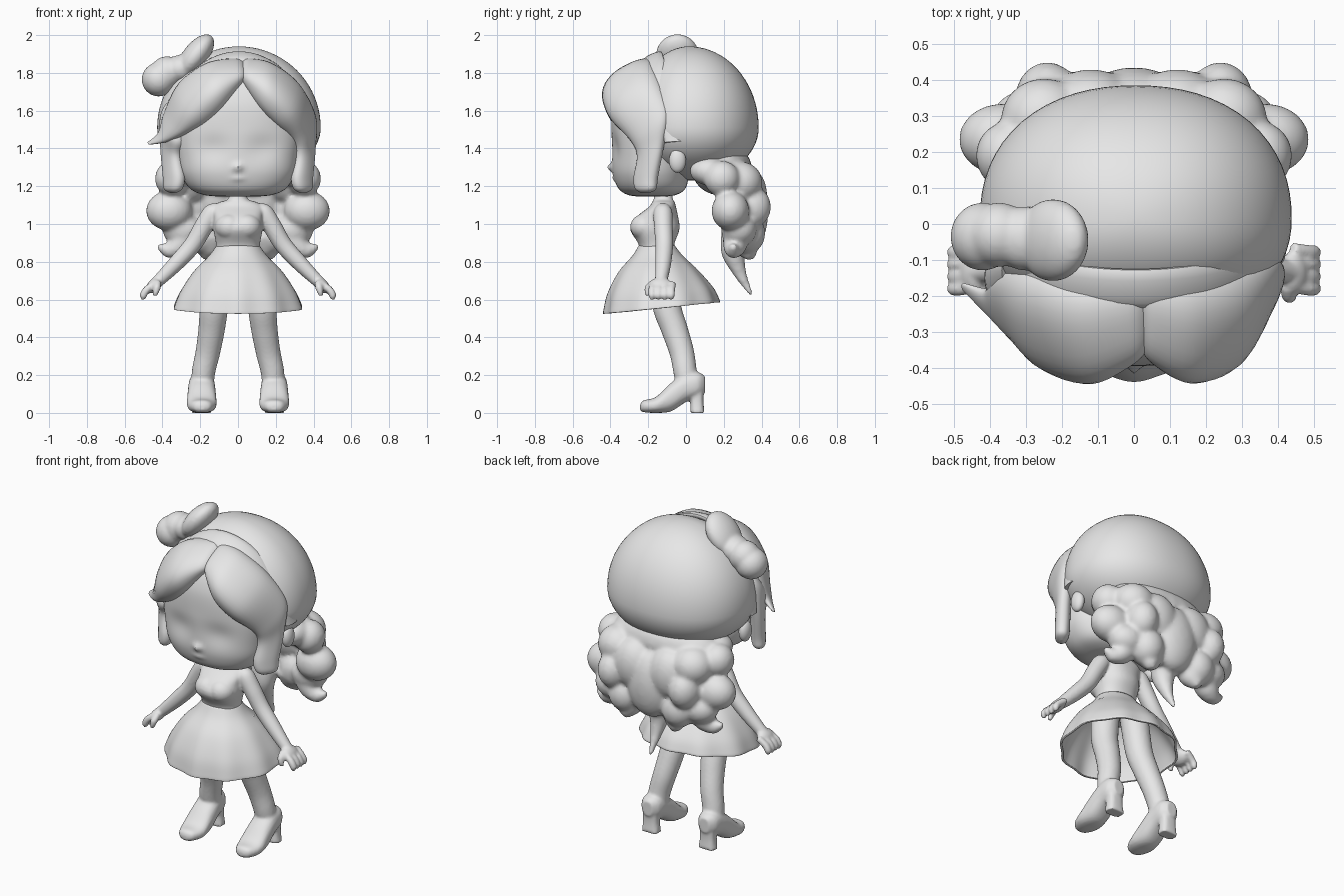
import bpy, bmesh, math
from mathutils import Vector as V, Matrix

mat = bpy.data.materials.new("plain_grey")
mat.diffuse_color = (0.8, 0.8, 0.8, 1)


def finish(name, bm, voxel=0, soften=0):
    bmesh.ops.recalc_face_normals(bm, faces=bm.faces)
    me = bpy.data.meshes.new(name)
    bm.to_mesh(me)
    bm.free()
    me.materials.append(mat)
    ob = bpy.data.objects.new(name, me)
    bpy.context.collection.objects.link(ob)
    if voxel:  # blend overlapping volumes into one sculpted skin
        m = ob.modifiers.new("blend", 'REMESH')
        m.mode, m.voxel_size, m.use_smooth_shade = 'VOXEL', voxel, True
        m = ob.modifiers.new("soften", 'SMOOTH')
        m.factor, m.iterations = .5, soften
    return ob


def catmull(p, steps):
    # smooth interpolation of equally long tuples of vectors
    out = []
    for i in range(len(p) - 1):
        q = [p[max(i - 1, 0)], p[i], p[i + 1], p[min(i + 2, len(p) - 1)]]
        for s in range(steps):
            t = s / steps
            w = (-.5*t + t*t - .5*t**3, 1 - 2.5*t*t + 1.5*t**3,
                 .5*t + 2*t*t - 1.5*t**3, -.5*t*t + .5*t**3)
            out.append([sum((q[k][j] * w[k] for k in range(4)), V((0, 0, 0)))
                        for j in range(len(p[0]))])
    out.append(list(p[-1]))
    return out


def loft(bm, stations, seg=24, steps=5, power=2.0, caps=True):
    # each station: centre, half axis a, half axis b
    rings = []
    for c, a, b in catmull(stations, steps):
        ring = []
        for k in range(seg):
            co, si = math.cos(2*math.pi*k/seg), math.sin(2*math.pi*k/seg)
            n = (abs(co)**power + abs(si)**power) ** (-1/power)
            ring.append(bm.verts.new(c + a*co*n + b*si*n))
        rings.append(ring)
    for r, q in zip(rings, rings[1:]):
        for k in range(seg):
            bm.faces.new((r[k], r[(k+1) % seg], q[(k+1) % seg], q[k]))
    if caps:
        bm.faces.new(rings[0])
        bm.faces.new(rings[-1])


def tower(rows, cx=0):
    # horizontal sections: z, centre y, radius x, radius y
    return [(V((cx, cy, z)), V((rx, 0, 0)), V((0, ry, 0))) for z, cy, rx, ry in rows]


def tube(bm, rows, s=1, seg=16):
    # round sections: x, y, z, radius
    pts = [V((x*s, y, z)) for x, y, z, r in rows]
    st = []
    for i, row in enumerate(rows):
        t = (pts[min(i+1, len(pts)-1)] - pts[max(i-1, 0)]).normalized()
        a = t.cross(V((0, 1, 0.01))).normalized()
        st.append((pts[i], a*row[3], t.cross(a)*row[3]))
    loft(bm, st, seg)


def lock(bm, rows, s=1):
    # flattened hair strand: inner edge, outer edge, thickness
    st = []
    for i, o, t in rows:
        i, o = V((i[0]*s, i[1], i[2])), V((o[0]*s, o[1], o[2]))
        c, a = (i + o)/2, (o - i)/2
        out = c - V((0, -.05, min(1.5, c.z)))
        out -= a * (out.dot(a) / a.dot(a))
        st.append((c, a, out.normalized()*t))
    loft(bm, st, 32, 6, 2.35)


def blob(bm, c, r, ry=0):
    m = Matrix.Translation(c) @ Matrix.Rotation(ry, 4, 'Y') @ Matrix.Diagonal((*r, 1))
    bmesh.ops.create_uvsphere(bm, u_segments=28, v_segments=18, radius=1, matrix=m)


# face with soft eye sockets, nose and lips
bm = bmesh.new()
loft(bm, tower([(1.145, -.18, .06, .05), (1.152, -.18, .17, .12), (1.185, -.18, .25, .175),
                (1.26, -.185, .3, .2), (1.36, -.185, .32, .208), (1.5, -.18, .335, .215),
                (1.65, -.18, .32, .205), (1.77, -.18, .24, .15), (1.83, -.18, .05, .04)]),
     96, 9, 2.3)
for v in bm.verts:
    if v.co.y < -.2:
        x, z = v.co.x, v.co.z
        for cx, cz, w, h, d in ((-.13, 1.4, .09, .07, .018), (.13, 1.4, .09, .07, .018),
                                (0, 1.3, .02, .022, -.026), (0, 1.24, .03, .015, -.008)):
            v.co.y += d*math.exp(-((x - cx)/w)**2 - ((z - cz)/h)**2)
finish("face", bm)

# hair cap, shallower towards the front and underneath
bm = bmesh.new()
bmesh.ops.create_uvsphere(bm, u_segments=64, v_segments=40, radius=1)
for v in bm.verts:
    c = v.co
    flat = math.hypot(c.x, c.y)
    if flat > 1e-5:  # squarer plan
        f = flat / (abs(c.x)**2.2 + abs(c.y)**2.2) ** (1/2.2)
        c.x *= f
        c.y *= f
    v.co = V((.005 + c.x*.433, .015 + c.y*(.37 if c.y > 0 else .3),
              1.51 + c.z*(.43 if c.z > 0 else .28)))
finish("hair_cap", bm)

# headband arching from ear to ear
bm = bmesh.new()
band = []
for k in range(13):
    t = math.pi*(.04 + .92*k/12)
    co, si = math.cos(t), math.sin(t)
    band.append((V((.005 + .4*co, -.04 - .14*si, 1.37 + .51*si)),
                 V((0, .055, .024*si)), V((co, 0, si))*.022))
loft(bm, band, 16, 4, 2.3)
finish("headband", bm)

# parted bangs, with the strands beside the face
side = [((.305, -.29, 1.44), (.38, -.09, 1.59), .06),
        ((.315, -.255, 1.36), (.395, -.12, 1.42), .042),
        ((.295, -.27, 1.25), (.385, -.155, 1.25), .042),
        ((.305, -.265, 1.19), (.38, -.165, 1.185), .036),
        ((.33, -.24, 1.165), (.35, -.2, 1.163), .01)]
bm = bmesh.new()
lock(bm, [((.015, -.34, 1.78), (.01, -.17, 1.85), .02),
          ((.05, -.385, 1.745), (.05, -.16, 1.85), .06),
          ((.14, -.432, 1.655), (.15, -.15, 1.815), .098),
          ((.235, -.395, 1.55), (.27, -.12, 1.73), .1)] + side)
finish("bangs_right", bm)
bm = bmesh.new()
lock(bm, [((-.045, -.34, 1.78), (-.04, -.17, 1.85), .02),
          ((.0, -.385, 1.745), (.02, -.16, 1.85), .06),
          ((.1, -.432, 1.655), (.15, -.15, 1.815), .098),
          ((.2, -.4, 1.555), (.27, -.12, 1.73), .1),
          ((.29, -.335, 1.48), (.36, -.13, 1.6), .06),
          ((.38, -.26, 1.435), (.405, -.18, 1.49), .03),
          ((.465, -.19, 1.42), (.475, -.165, 1.435), .008)], -1)
finish("bangs_left", bm)
bm = bmesh.new()
lock(bm, [((.3, -.26, 1.54), (.355, -.1, 1.66), .03)] + side, -1)
finish("side_strand_left", bm)

# bow lobes and knot
bm = bmesh.new()
blob(bm, (-.42, -.035, 1.765), (.09, .095, .09))
blob(bm, (-.375, -.03, 1.8), (.09, .09, .088))
blob(bm, (-.225, -.045, 1.89), (.067, .115, .136), math.radians(38))
blob(bm, (-.305, -.04, 1.82), (.08, .09, .075))
finish("hair_bow", bm, .01, 5)

# curls at the back of the neck, blended together
bm = bmesh.new()
blob(bm, (0, .19, 1.29), (.34, .16, .14))
blob(bm, (0, .335, 1.06), (.15, .1, .2))
for s in (-1, 1):
    for c, r in [((.365, .235, 1.07), (.122, .1, .105)), ((.35, .19, 1.24), (.09, .095, .095)),
                 ((.29, .12, 1.28), (.09, .1, .075)),
                 ((.25, .29, 1.22), (.12, .115, .11)), ((.24, .35, 1.09), (.09, .1, .11)),
                 ((.29, .28, .97), (.11, .095, .09)), ((.18, .32, .95), (.1, .1, .11)),
                 ((.12, .33, 1.15), (.13, .1, .15))]:
        blob(bm, (c[0]*s, c[1], c[2]), r)
    tube(bm, [(.25, .27, 1.0, .075), (.31, .26, .89, .065), (.37, .25, .86, .042),
              (.425, .25, .885, .016)], s)
    tube(bm, [(.14, .3, .95, .08), (.15, .32, .87, .06), (.18, .35, .82, .025)], s)
tube(bm, [(0, .28, .98, .09), (0, .25, .85, .065), (0, .29, .73, .033), (0, .35, .62, .011)])
finish("back_curls", bm, .012, 8)

# torso with bust, neck, arms and hands
bm = bmesh.new()
loft(bm, tower([(.78, -.15, .13, .11), (.88, -.155, .116, .092), (.97, -.165, .13, .13),
                (1.03, -.155, .13, .115), (1.09, -.125, .135, .072), (1.115, -.12, .1, .06),
                (1.135, -.12, .05, .05), (1.2, -.12, .045, .045)]), 40, 6, 2.2)
for s in (-1, 1):
    blob(bm, (.045*s, -.215, .985), (.078, .08, .07))
    tube(bm, [(.1, -.122, 1.085, .035), (.135, -.122, 1.06, .05), (.18, -.12, .99, .05),
              (.24, -.115, .89, .047), (.32, -.12, .8, .043), (.41, -.13, .71, .034),
              (.45, -.135, .675, .03)], s, 20)
    blob(bm, (.445*s, -.135, .675), (.033, .062, .047), s*math.radians(-40))
    for k in range(4):
        y = -.18 + .034*k
        tube(bm, [(.44, y + .008, .685, .019), (.485, y, .65, .02),
                  (.502, y, .62, .019), (.5, y, .6, .01)], s, 12)
    tube(bm, [(.425, -.17, .69, .02), (.43, -.2, .66, .02), (.44, -.205, .62, .012)], s, 12)
finish("upper_body", bm, .0075, 4)

# softly pleated skirt, open below, with a tilted hem
bm = bmesh.new()
loft(bm, tower([(.885, -.155, .115, .096), (.83, -.15, .155, .135), (.75, -.145, .235, .21),
                (.65, -.135, .305, .275), (.575, -.13, .34, .3), (.555, -.13, .345, .302)]),
     96, 5, caps=False)
for v in bm.verts:
    t = min(1, (.88 - v.co.z)/.32)
    x, y = v.co.x, v.co.y + .13
    f = 1 + .022*t*math.cos(10*math.atan2(x, -y))
    v.co = V((x*f, -.13 + y*f, v.co.z + .1*y*t*t))
m = finish("skirt", bm).modifiers.new("cloth", 'SOLIDIFY')
m.thickness = .012

for s, tag in ((-1, "left"), (1, "right")):
    # ear
    bm = bmesh.new()
    blob(bm, (.37*s, -.045, 1.335), (.032, .045, .064))
    finish("ear_" + tag, bm)
    # leg with shoe and heel; shoe sections: y, centre z, half width, half height
    bm = bmesh.new()
    tube(bm, [(.1, -.12, .8, .08), (.125, -.105, .58, .076), (.14, -.06, .44, .07),
              (.16, -.022, .32, .065), (.182, -.005, .22, .062), (.19, .01, .13, .06)], s, 28)
    loft(bm, [(V((.192*s, y, z)), V((w, 0, 0)), V((0, 0, h))) for y, z, w, h in
              [(-.243, .03, .02, .015), (-.225, .035, .05, .031), (-.16, .042, .077, .042),
               (-.08, .083, .076, .075), (0, .135, .07, .077), (.065, .15, .062, .065),
               (.1, .15, .032, .045)]], 28, 6, 2.4)
    loft(bm, tower([(0, .06, .054, .038), (.07, .058, .047, .034), (.16, .055, .054, .042)],
                   .192*s), 28, 5, 3)
    finish("leg_and_shoe_" + tag, bm, .009, 3)

# smooth surfaces with crisp edges
for ob in bpy.context.collection.objects:
    ob.select_set(True)
    bpy.context.view_layer.objects.active = ob
bpy.ops.object.shade_smooth_by_angle(angle=math.radians(50))
